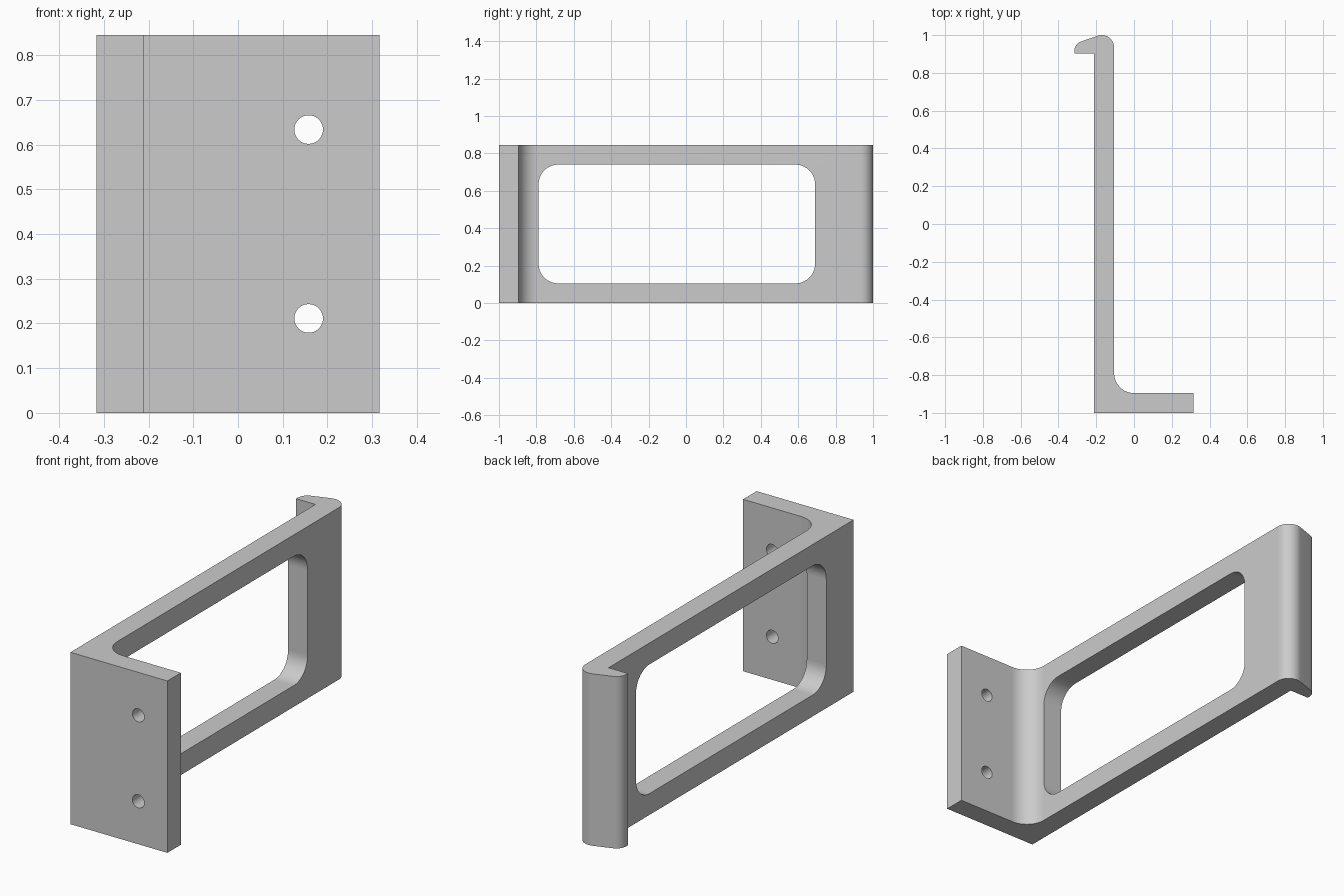
import bpy
import bmesh
from math import cos, sin, radians
from mathutils import Vector

cube = bpy.data.objects.get("Cube")
if cube:
    bpy.data.objects.remove(cube, do_unlink=True)

H = 0.845      # bracket height
T = 0.105      # plate thickness

grey = bpy.data.materials.new("plain grey")
grey.use_nodes = True
colour = (0.6, 0.6, 0.6, 1)
grey.diffuse_color = colour
grey.node_tree.nodes["Principled BSDF"].inputs["Base Color"].default_value = colour


def arc(cx, cy, r, start, end, steps=16):
    angles = [radians(start + (end - start) * i / steps) for i in range(steps + 1)]
    return [(cx + r * cos(a), cy + r * sin(a)) for a in angles]


def punch(bm, axis, outlines):
    """Open holes through the two largest faces square to an axis and wall them."""
    square = [f for f in bm.faces if abs(f.normal[axis]) > 0.9999]
    sides = []
    for face in sorted(square, key=lambda f: f.calc_area())[-2:]:
        depth = face.verts[0].co[axis]
        normal = face.normal.copy()
        edges = list(face.edges)
        bmesh.ops.delete(bm, geom=[face], context="FACES_ONLY")
        rings = []
        for outline in outlines:
            ring = []
            for along, z in outline:
                co = Vector((along, along, z))
                co[axis] = depth
                ring.append(bm.verts.new(co))
            edges += [bm.edges.new((ring[i - 1], v)) for i, v in enumerate(ring)]
            rings.append(ring)
        bmesh.ops.triangle_fill(bm, edges=edges, normal=normal)
        sides.append(rings)
    for a, b in zip(*sides):
        for i in range(len(a)):
            bm.faces.new((a[i - 1], a[i], b[i], b[i - 1]))
    bmesh.ops.recalc_face_normals(bm, faces=bm.faces)


# Bracket profile: foot, filleted inner corner, long plate and rounded hook lip
profile = [(-0.211, -1), (0.316, -1), (0.316, -1 + T)]
profile += arc(0, -0.79, T, 270, 180)
profile += arc(-0.171, 0.935, 0.065, 0, 109)
profile += arc(-0.263, 0.916, 0.053, 109, 180)
profile += [(-0.316, 0.903), (-0.211, 0.903)]

bm = bmesh.new()
base = bm.faces.new([bm.verts.new((x, y, 0)) for x, y in profile])
extruded = bmesh.ops.extrude_face_region(bm, geom=[base])["geom"]
top = [v for v in extruded if isinstance(v, bmesh.types.BMVert)]
bmesh.ops.translate(bm, verts=top, vec=(0, 0, H))
bmesh.ops.recalc_face_normals(bm, faces=bm.faces)

# Rounded window through the long plate
window = []
for y, z, start in ((0.585, 0.635, 0), (-0.683, 0.635, 90),
                    (-0.683, 0.21, 180), (0.585, 0.21, 270)):
    window += arc(y, z, T, start, start + 90)
punch(bm, 0, [window])

# Two screw holes through the foot
punch(bm, 1, [arc(0.158, z, 0.032, 0, 360, 40)[:-1] for z in (H / 4, H * 3 / 4)])

mesh = bpy.data.meshes.new("bracket")
bm.to_mesh(mesh)
bm.free()
mesh.materials.append(grey)
bracket = bpy.data.objects.new("bracket", mesh)
bpy.context.collection.objects.link(bracket)

# Smooth fillets and holes, flat plates
bpy.ops.object.select_all(action="DESELECT")
bpy.context.view_layer.objects.active = bracket
bracket.select_set(True)
bpy.ops.object.shade_smooth_by_angle(angle=radians(30))
for poly in mesh.polygons:
    if max(abs(c) for c in poly.normal) > 0.9999:
        poly.use_smooth = False
